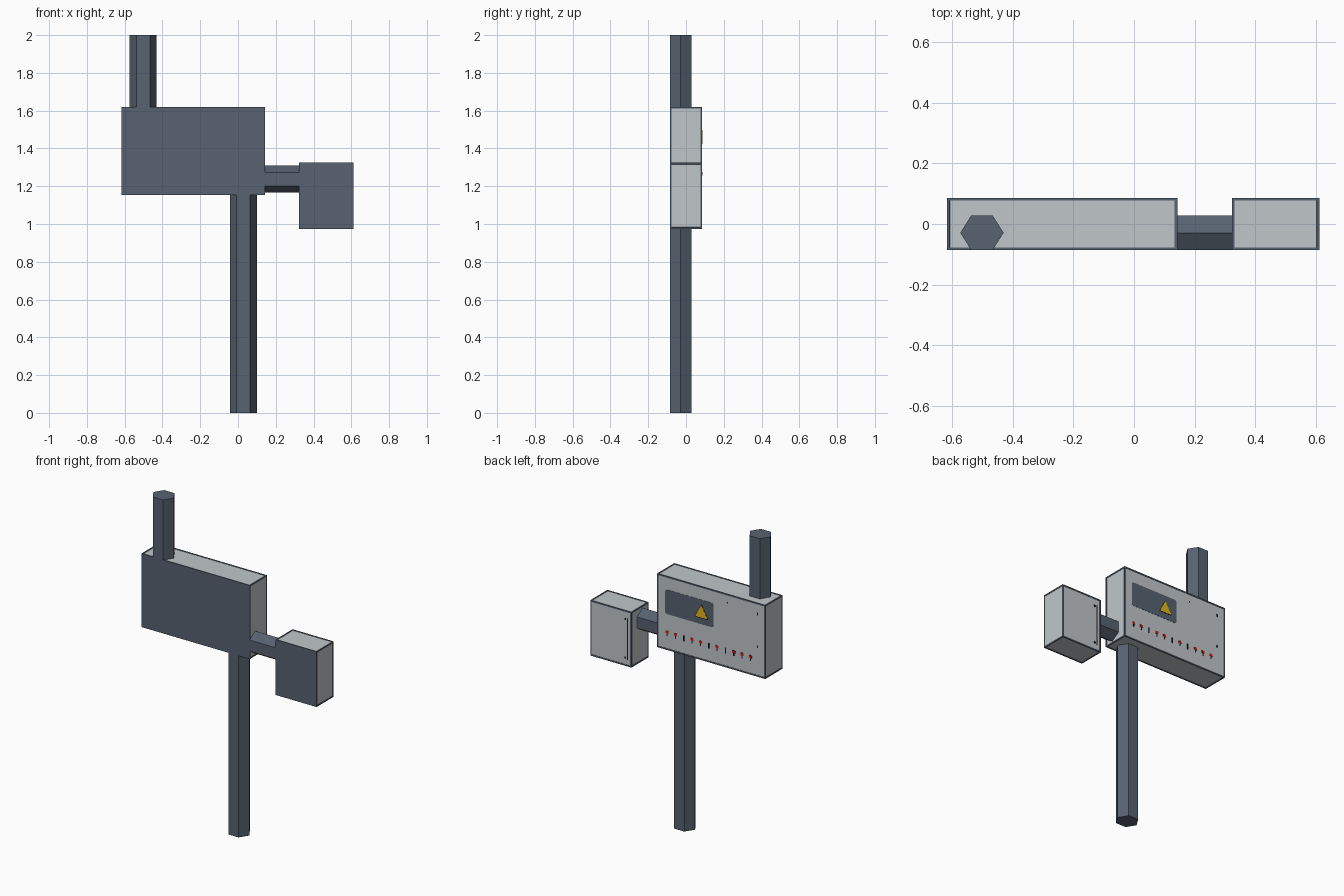
import bpy, bmesh, math
from mathutils import Vector

if "Cube" in bpy.data.objects:
    bpy.data.objects.remove(bpy.data.objects["Cube"])


def material(name, rgb):
    m = bpy.data.materials.new(name)
    m.diffuse_color = (*rgb, 1)
    m.use_nodes = True
    m.node_tree.nodes["Principled BSDF"].inputs["Base Color"].default_value = m.diffuse_color
    return m


SLATE = material("slate paint", (0.095, 0.122, 0.162))
LIGHT = material("light grey panel", (0.53, 0.565, 0.59))
YELLOW = material("warning yellow", (0.78, 0.47, 0.01))
RED = material("red", (0.75, 0.01, 0.01))
BLACK = material("black", (0.01, 0.01, 0.012))
BACK = 0.084            # surface of the recessed back panels


def finish(name, bm, mats):
    bmesh.ops.recalc_face_normals(bm, faces=bm.faces)
    me = bpy.data.meshes.new(name)
    bm.to_mesh(me)
    bm.free()
    for m in mats:
        me.materials.append(m)
    ob = bpy.data.objects.new(name, me)
    bpy.context.collection.objects.link(ob)
    return ob


def prism(name, pts, place, a, b, mat, radius=0):
    """Extrude a 2D outline from a to b; place(u, v, w) maps to world."""
    bm = bmesh.new()
    lo = [bm.verts.new(place(u, v, a)) for u, v in pts]
    hi = [bm.verts.new(place(u, v, b)) for u, v in pts]
    n = len(pts)
    bm.faces.new(lo)
    bm.faces.new(hi)
    for i in range(n):
        bm.faces.new((lo[i], lo[(i + 1) % n], hi[(i + 1) % n], hi[i]))
    if radius:
        rims = [e for e in bm.edges if (e.verts[0] in lo) != (e.verts[1] in lo)]
        bmesh.ops.bevel(bm, geom=rims, offset=radius, segments=3,
                        profile=0.5, affect='EDGES')
    return finish(name, bm, [mat])


def cabinet(name, x0, x1, z0, z1):
    """Box with a solid front and framed light panels on the other sides."""
    bm = bmesh.new()
    bmesh.ops.create_cube(bm, size=1)
    for v in bm.verts:
        v.co = Vector(((x0 + x1) / 2 + v.co.x * (x1 - x0), v.co.y * 0.172,
                       (z0 + z1) / 2 + v.co.z * (z1 - z0)))
    bm.normal_update()
    panels = [f for f in bm.faces if f.normal.y > -0.5]
    bmesh.ops.inset_individual(bm, faces=panels, thickness=0.012)
    bmesh.ops.inset_individual(bm, faces=panels, thickness=0.0005, depth=-0.002)
    for f in panels:
        f.material_index = 1
    return finish(name, bm, [SLATE, LIGHT])


def back_plate(name, pts, mat, top, radius=0):
    return prism(name, pts, lambda u, v, w: (u, w, v), BACK - 0.003, top, mat, radius)


def rect(cx, cz, w, h):
    return [(cx - w / 2, cz - h / 2), (cx + w / 2, cz - h / 2),
            (cx + w / 2, cz + h / 2), (cx - w / 2, cz + h / 2)]


# Cabinets
cabinet("main_cabinet", -0.617, 0.143, 1.153, 1.62)
cabinet("side_cabinet", 0.323, 0.612, 0.974, 1.325)

# Hexagonal conduits, slightly flattened front to back
hexagon = [(0.0715 * math.cos(i * math.pi / 3),
            0.0658 * math.sin(i * math.pi / 3)) for i in range(6)]
PY = -0.029
prism("upper_conduit", hexagon, lambda u, v, w: (-0.502 + u, PY + v, w), 1.618, 2.0, SLATE)
prism("lower_conduit", hexagon, lambda u, v, w: (0.028 + u, PY + v, w), 0.0, 1.155, SLATE)
prism("link_conduit", hexagon, lambda u, v, w: (w, PY + v, 1.238 + u), 0.141, 0.325, SLATE)

# Label plate with warning triangle
back_plate("label_plate", rect(-0.082, 1.458, 0.338, 0.155), SLATE, 0.0852, 0.014)


def triangle(s):
    return [(-0.168 - s, 1.458 - 0.8 * s), (-0.168 + s, 1.458 - 0.8 * s),
            (-0.168, 1.458 + s)]


back_plate("warning_border", triangle(0.05), BLACK, 0.0858, 0.009)
back_plate("warning_triangle", triangle(0.044), YELLOW, 0.0864, 0.009)

# Row of breaker switches: black slots, most with a red tab
for i in range(11):
    x = 0.073 - i * 0.0585
    back_plate(f"switch_slot_{i}", rect(x, 1.258, 0.007, 0.036), BLACK, 0.0855)
    if i not in (2, 5, 7):
        back_plate(f"switch_tab_{i}", rect(x, 1.266, 0.02, 0.016), RED, 0.0862)

# Small screws and hinges on the main door
back_plate("door_screw", rect(-0.35, 1.565, 0.007, 0.007), BLACK, 0.0855)
for i, z in enumerate((1.55, 1.343)):
    back_plate(f"door_hinge_{i}", rect(-0.561, z, 0.007, 0.016), BLACK, 0.0855)

# Side cabinet door gap with end ticks
back_plate("side_door_gap", rect(0.352, 1.147, 0.007, 0.265), BLACK, 0.0855)
for i, z in enumerate((1.27, 1.025)):
    back_plate(f"side_door_tick_{i}", rect(0.367, z, 0.012, 0.012), BLACK, 0.0855)
